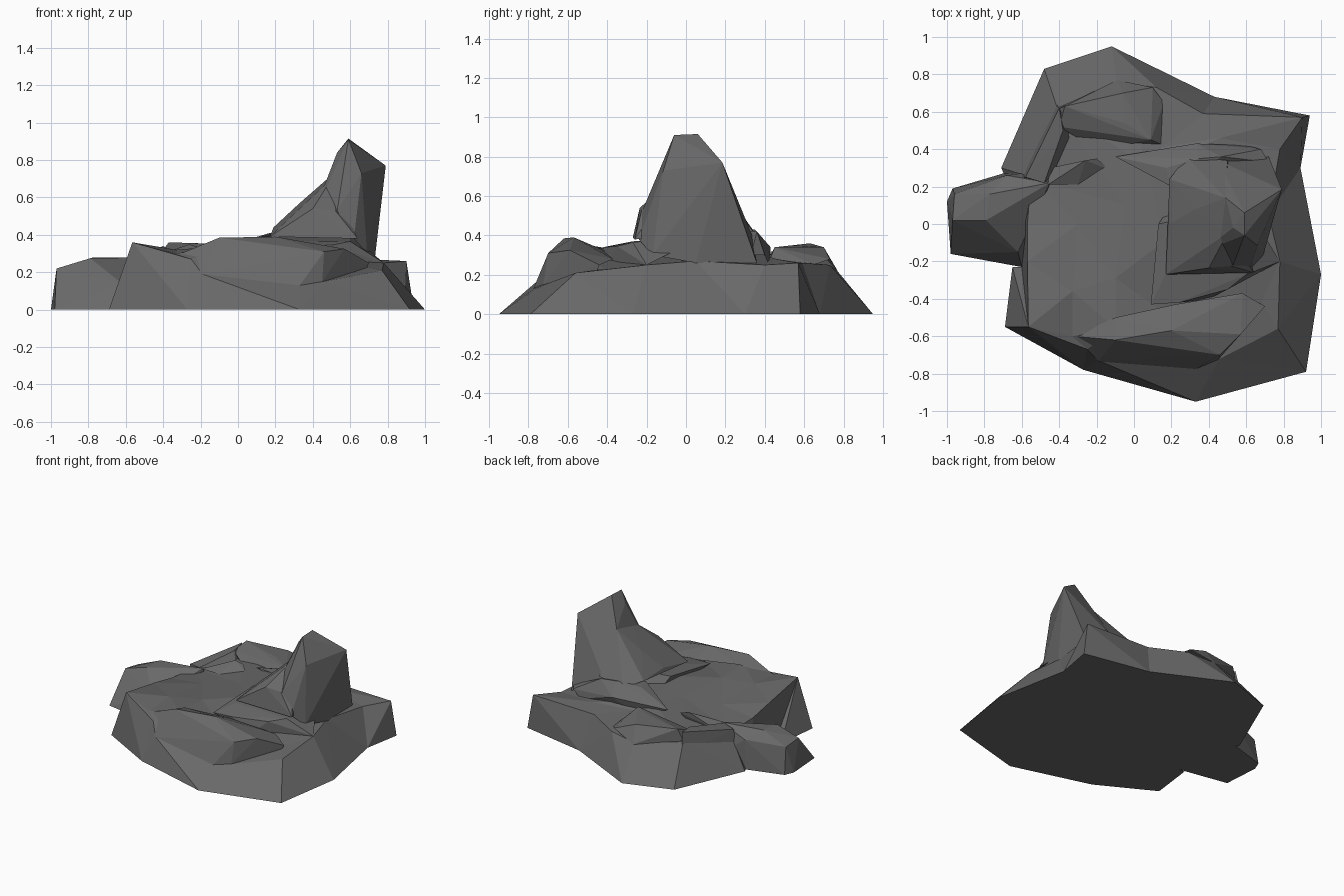
import bpy
import bmesh
from mathutils import Vector
from mathutils.geometry import delaunay_2d_cdt

default_cube = bpy.data.objects.get("Cube")
if default_cube:
    bpy.data.objects.remove(default_cube, do_unlink=True)

# Single stone colour
stone = bpy.data.materials.new("dark_grey_stone")
stone.use_nodes = True
stone_colour = (.14, .14, .14, 1)
stone.diffuse_color = stone_colour
for node in stone.node_tree.nodes:
    if node.type == "BSDF_PRINCIPLED":
        node.inputs["Base Color"].default_value = stone_colour
        node.inputs["Roughness"].default_value = .9


def finish(bm, name):
    """Turn a bmesh into a flat shaded stone object."""
    mesh = bpy.data.meshes.new(name)
    bm.to_mesh(mesh)
    bm.free()
    mesh.materials.append(stone)
    obj = bpy.data.objects.new(name, mesh)
    bpy.context.scene.collection.objects.link(obj)
    return obj


def boulder(name, corners):
    """Faceted rock spanning its corner points, open where it is buried."""
    bm = bmesh.new()
    for corner in corners:
        bm.verts.new(corner)
    bmesh.ops.convex_hull(bm, input=bm.verts[:])
    loose = [v for v in bm.verts if not v.link_faces]
    bmesh.ops.delete(bm, geom=loose, context="VERTS")
    bmesh.ops.recalc_face_normals(bm, faces=bm.faces)
    buried = [f for f in bm.faces
              if f.normal.z < -.4 and f.calc_center_median().z > .05]
    bmesh.ops.delete(bm, geom=buried, context="FACES")
    return finish(bm, name)


def loop_edges(start, count):
    return [(start + i, start + (i + 1) % count) for i in range(count)]


def mound(name, outline, rim, summits):
    """Closed faceted mound: ground outline, upper rim and inner high points."""
    points = [(x, y, 0) for x, y in outline] + rim + summits
    edges = loop_edges(0, len(outline)) + loop_edges(len(outline), len(rim))
    flat = [Vector(p[:2]) for p in points]
    coords, _, faces, origins, _, _ = delaunay_2d_cdt(flat, edges, [], 1, 1e-5)
    bm = bmesh.new()
    verts, ground = [], {}
    for co, origin in zip(coords, origins):
        height = points[origin[0]][2] if origin else 0
        vert = bm.verts.new((co.x, co.y, height))
        verts.append(vert)
        if origin and origin[0] < len(outline):
            ground[origin[0]] = vert
    for face in faces:
        bm.faces.new([verts[i] for i in face])
    bm.faces.new([ground[i] for i in reversed(range(len(outline)))])
    bmesh.ops.recalc_face_normals(bm, faces=bm.faces)
    return finish(bm, name)


# Broad base: footprint on the ground, then the shoulder, then the plateau
footprint = [
    (-.69, -.55), (-.27, -.78), (.33, -.95), (.92, -.79), (1, -.27),
    (.89, .3), (.94, .58), (.43, .68), (-.12, .95), (-.48, .83),
    (-.71, .3), (-.62, .1), (-.6, -.23), (-.65, -.23),
]
shoulder = [
    (-.565, -.55, .36), (-.25, -.67, .27), (-.19, -.73, .19),
    (.33, -.77, .13), (.46, -.72, .15), (.77, -.56, .21), (.78, -.2, .25),
    (.72, .05, .27), (.78, .4, .25), (.9, .57, .26), (.37, .59, .26),
    (.12, .73, .25), (-.09, .76, .23), (-.41, .62, .27), (-.55, .25, .24),
    (-.57, 0, .26), (-.57, -.2, .3),
]
plateau = [
    (-.33, -.6, .3), (-.1, -.56, .34), (.2, -.5, .3), (.47, -.62, .17),
    (.68, -.42, .23), (-.33, -.36, .32), (-.1, -.29, .33), (-.3, 0, .29),
    (-.05, .1, .32), (.15, -.1, .35), (.08, .3, .33), (.15, .41, .28),
    (.46, .46, .28),
]
mound("rock_base", footprint, shoulder, plateau)

# Thick slab along the front edge, with a sheer end
boulder("front_slab", [
    (-.33, -.6, .29), (-.19, -.735, .19), (.33, -.775, .13),
    (.45, -.725, .15), (.46, -.7, .31), (.57, -.59, .325), (.7, -.44, .25),
    (.58, -.37, .28), (.2, -.57, .39), (-.1, -.62, .385), (-.1, -.5, .35),
    (.22, -.43, .33), (.52, -.6, .15), (.68, -.46, .2),
])

# Low rock jutting out at one side
boulder("side_outcrop", [
    (-.97, .19, 0), (-1, .12, 0), (-.98, -.16, 0), (-.6, -.23, 0),
    (-.4, .3, 0), (-.7, .27, 0), (-.97, .02, .22), (-.96, .16, .2),
    (-.79, .02, .275), (-.77, .16, .28), (-.45, .22, .28), (-.62, -.15, .14),
    (-.68, .26, .22),
])

# Ridge of broken slabs along the back
boulder("back_slab", [
    (-.37, .63, .36), (-.06, .7, .34), (.1, .73, .28), (.09, .45, .34),
    (.16, .42, .26), (.16, .65, .25), (-.05, .54, .35), (-.4, .52, .32),
    (-.44, .6, .2), (-.09, .77, .22), (-.2, .4, .24),
])
boulder("back_corner_slab", [
    (-.4, .62, .34), (-.58, .25, .27), (-.48, .22, .28), (-.38, .5, .33),
    (-.6, .25, .15), (-.42, .65, .18), (-.3, .4, .2),
])
boulder("plateau_stone", [
    (-.26, .34, .35), (-.46, .21, .28), (-.3, .21, .28), (-.13, .29, .29),
    (-.2, .35, .33), (-.45, .3, .26), (-.3, .3, .2),
])

# Shelves under the spire
boulder("front_shelf", [
    (.09, -.43, .335), (.24, -.42, .34), (.5, -.35, .345), (.78, -.2, .25),
    (.17, -.27, .37), (.6, -.27, .365), (.13, 0, .39), (.6, .1, .4),
    (.4, -.4, .25), (.2, .1, .25),
])
boulder("back_shelf", [
    (.17, .3, .41), (.35, .35, .43), (.33, .43, .34), (.47, .36, .42),
    (.68, .4, .3), (.72, .33, .3), (-.1, .36, .33), (.2, .2, .41),
    (.6, .42, .25), (.15, .38, .25),
])

# Sloping buttress and tall spire
boulder("buttress", [
    (.49, .14, .71), (.5, -.05, .7), (.33, .08, .57), (.19, .24, .43),
    (.28, .36, .4), (.5, .34, .42), (.17, -.27, .39), (.4, -.235, .54),
    (.52, -.225, .53), (.64, -.26, .38), (.19, 0, .44),
])
boulder("spire", [
    (.59, -.06, .91), (.59, .06, .915), (.53, -.02, .84), (.79, .185, .77),
    (.66, -.115, .73), (.49, .14, .71), (.49, -.04, .71), (.73, .28, .49),
    (.72, .36, .26), (.73, .05, .26), (.69, -.17, .3), (.62, -.24, .38),
    (.53, -.22, .53), (.45, .34, .39), (.36, -.15, .4),
])
